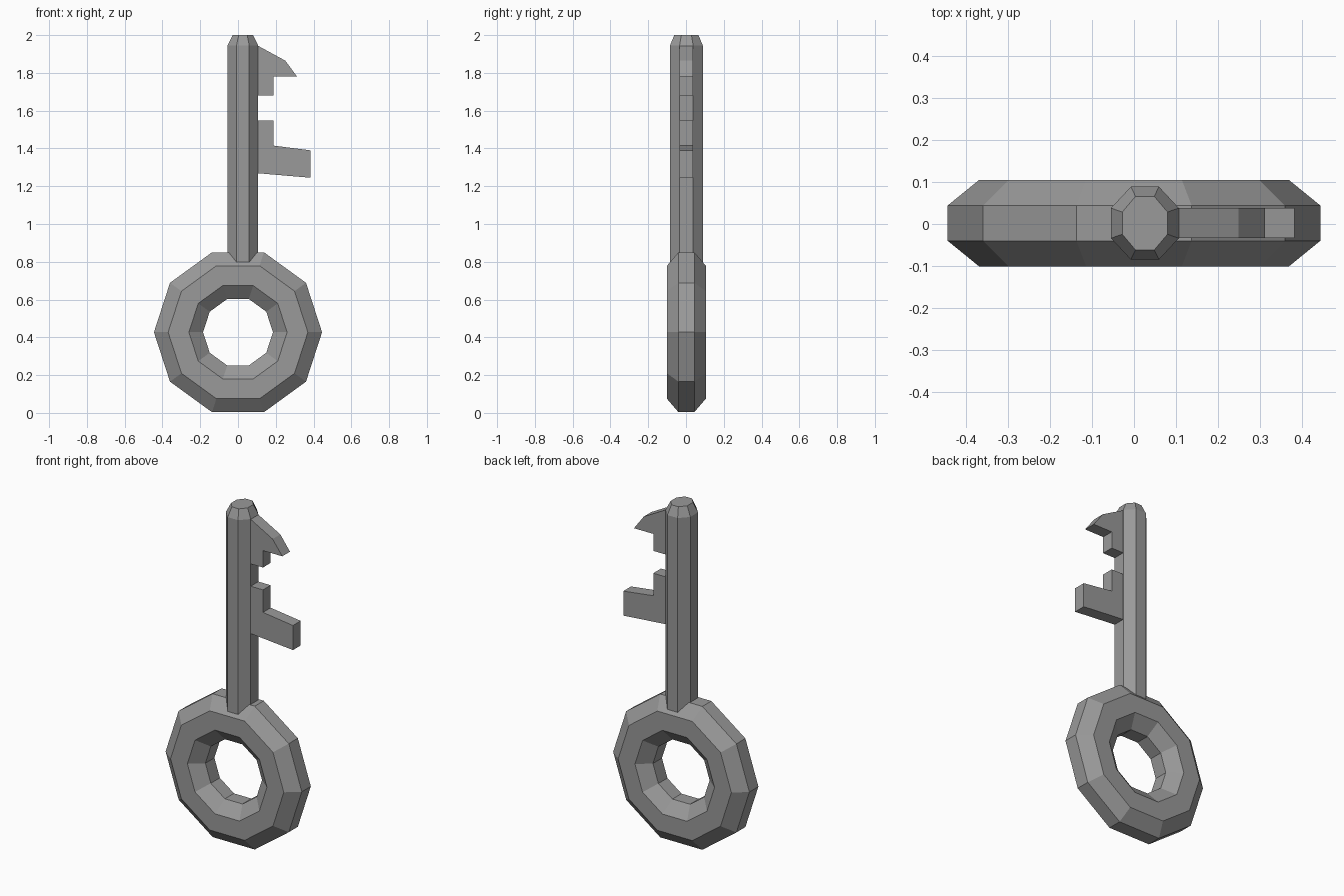
import bpy
import bmesh
from math import cos, sin, tan, pi

cube = bpy.data.objects.get("Cube")
if cube:
    bpy.data.objects.remove(cube, do_unlink=True)

metal = bpy.data.materials.new("grey_metal")
metal.use_nodes = True
GREY = (0.32, 0.32, 0.32, 1)
metal.diffuse_color = GREY
metal.node_tree.nodes["Principled BSDF"].inputs["Base Color"].default_value = GREY

Y_MID = 0.002


def finish(bm, name):
    bmesh.ops.recalc_face_normals(bm, faces=bm.faces)
    mesh = bpy.data.meshes.new(name)
    bm.to_mesh(mesh)
    bm.free()
    mesh.materials.append(metal)
    obj = bpy.data.objects.new(name, mesh)
    bpy.context.collection.objects.link(obj)
    return obj


def bridge(bm, loops, closed=False):
    """Join successive vertex loops with quads."""
    pairs = list(zip(loops, loops[1:]))
    if closed:
        pairs.append((loops[-1], loops[0]))
    for a, b in pairs:
        for i in range(len(a)):
            j = (i + 1) % len(a)
            bm.faces.new((a[i], a[j], b[j], b[i]))


# Bow: ten-sided ring with an eight-sided section
def make_ring(center_z=0.427, sides=10):
    half = [(0.445, 0.042), (0.37, 0.103), (0.26, 0.103), (0.185, 0.042)]
    section = half + [(r, -y) for r, y in reversed(half)]
    bm = bmesh.new()
    loops = []
    for k in range(sides):
        a = 2 * pi * k / sides
        loops.append([bm.verts.new((r * cos(a), Y_MID + y, center_z + r * sin(a)))
                      for r, y in section])
    bridge(bm, loops, closed=True)
    finish(bm, "ring_handle")


# Shaft: octagonal rod with a tapered tip
def make_shaft(center_x=0.026):
    bm = bmesh.new()
    loops = []
    for z, hx, hy in [(0.72, 0.081, 0.087), (1.945, 0.081, 0.087), (2.0, 0.054, 0.064)]:
        loops.append([bm.verts.new((center_x + hx * cos(a) / cos(pi / 8),
                                    Y_MID + hy * sin(a) / cos(pi / 8), z))
                      for a in [pi / 8 + k * pi / 4 for k in range(8)]])
    bridge(bm, loops)
    bm.faces.new(loops[0])
    bm.faces.new(loops[-1])
    finish(bm, "shaft")


# Teeth: flat profiles extruded through the thickness
def make_tooth(name, profile, half=0.036):
    bm = bmesh.new()
    loops = [[bm.verts.new((x, Y_MID + side * half, z)) for x, z in profile]
             for side in (-1, 1)]
    bridge(bm, loops)
    for loop in loops:
        bm.faces.new(loop)
    finish(bm, name)


make_ring()
make_shaft()
make_tooth("upper_tooth", [(0.09, 1.95), (0.107, 1.943), (0.25, 1.865), (0.313, 1.78),
                           (0.187, 1.78), (0.187, 1.68), (0.09, 1.68)])
make_tooth("lower_tooth", [(0.09, 1.548), (0.187, 1.548), (0.187, 1.415),
                           (0.383, 1.39), (0.383, 1.245), (0.09, 1.27)])
